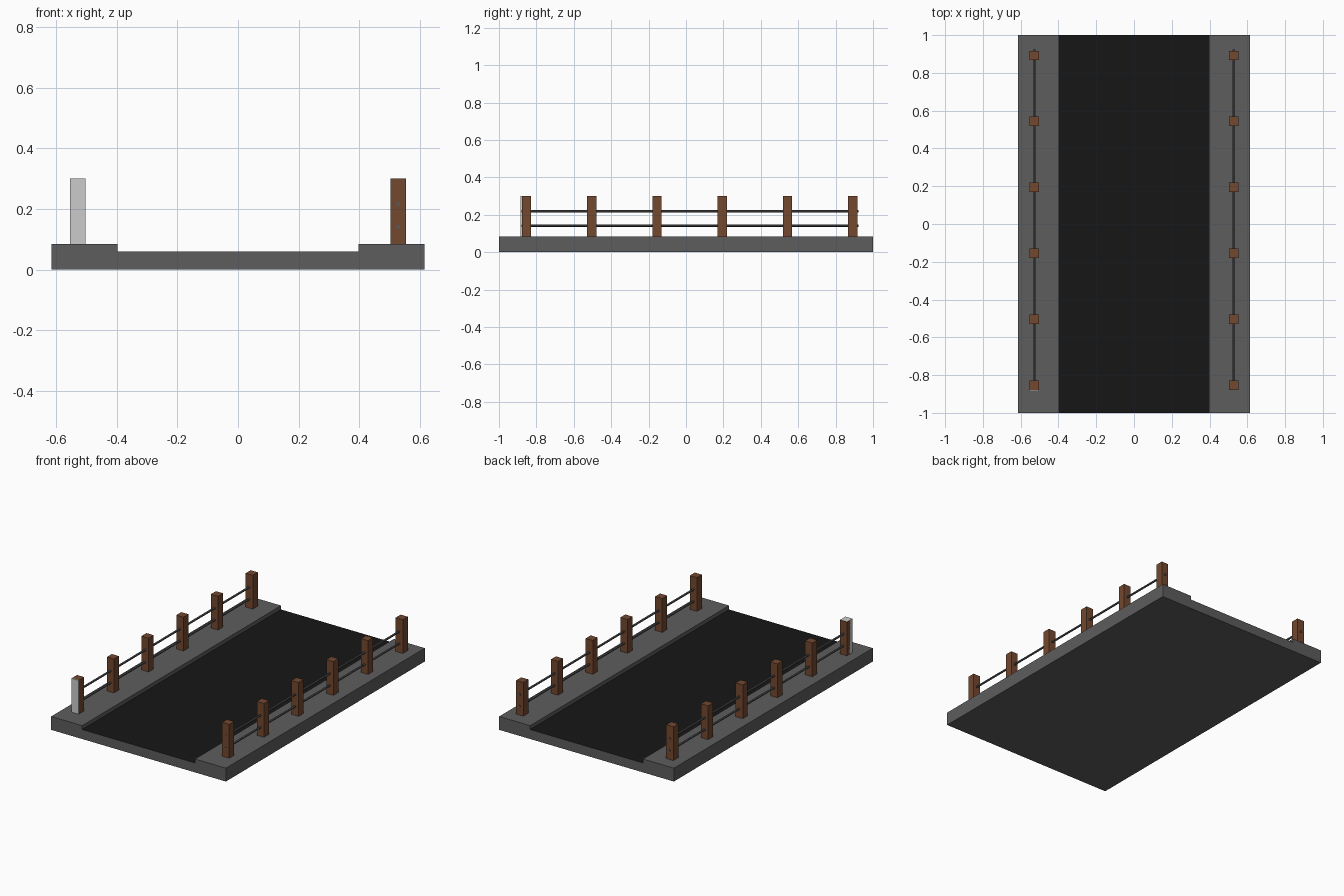
import bpy, bmesh
from math import pi

if "Cube" in bpy.data.objects:
    bpy.data.objects.remove(bpy.data.objects["Cube"])


def material(name, rgb):
    m = bpy.data.materials.new(name)
    m.diffuse_color = (*rgb, 1)
    m.use_nodes = True
    m.node_tree.nodes["Principled BSDF"].inputs["Base Color"].default_value = m.diffuse_color
    return m


CONCRETE = material("concrete", (0.11, 0.11, 0.11))
ASPHALT = material("asphalt", (0.008, 0.008, 0.008))
RUST = material("brown_post", (0.17, 0.065, 0.028))
STEEL = material("steel", (0.10, 0.10, 0.10))

POST_X, POST_W, CURB_Z, POST_TOP = 0.528, 0.05, 0.085, 0.30


def box(name, center, size, mat=None):
    bpy.ops.mesh.primitive_cube_add(size=1, location=center)
    o = bpy.context.object
    o.name = name
    o.scale = size
    if mat:
        o.data.materials.append(mat)
    return o


def rail(name, x, z, y0, y1, r=0.0065):
    bpy.ops.mesh.primitive_cylinder_add(vertices=12, radius=r, depth=y1 - y0,
                                        location=(x, (y0 + y1) / 2, z),
                                        rotation=(pi / 2, 0, 0))
    o = bpy.context.object
    o.name = name
    o.data.materials.append(STEEL)
    bpy.ops.object.shade_smooth_by_angle()


# Deck: cross-section with raised walkways, extruded along y
profile = [(-0.615, 0), (0.615, 0), (0.615, CURB_Z), (0.397, CURB_Z),
           (0.397, 0.06), (-0.397, 0.06), (-0.397, CURB_Z), (-0.615, CURB_Z)]
bm = bmesh.new()
face = bm.faces.new([bm.verts.new((x, -1, z)) for x, z in profile])
ext = bmesh.ops.extrude_face_region(bm, geom=[face])
bmesh.ops.translate(bm, vec=(0, 2, 0),
                    verts=[g for g in ext["geom"] if isinstance(g, bmesh.types.BMVert)])
bmesh.ops.recalc_face_normals(bm, faces=bm.faces)
# Road surface is the sunken top face
for f in bm.faces:
    c = f.calc_center_median()
    if f.normal.z > 0.9 and abs(c.x) < 0.1:
        f.material_index = 1
mesh = bpy.data.meshes.new("bridge_deck")
bm.to_mesh(mesh)
bm.free()
mesh.materials.append(CONCRETE)
mesh.materials.append(ASPHALT)
deck = bpy.data.objects.new("bridge_deck", mesh)
bpy.context.collection.objects.link(deck)

# Railings: six posts and two bars on each side
post_size = (POST_W, POST_W, POST_TOP - CURB_Z)
post_z = (POST_TOP + CURB_Z) / 2
for side, x in (("left", -POST_X), ("right", POST_X)):
    for i in range(6):
        box(f"{side}_post_{i + 1}", (x, -0.853 + i * 0.349, post_z), post_size, RUST)
    for level, z in (("lower", 0.142), ("upper", 0.218)):
        rail(f"{side}_{level}_rail", x, z, -0.88, 0.923)

# Plain grey post overlapping the front left one
box("plain_front_left_post", (-POST_X, -0.859, post_z), post_size)
